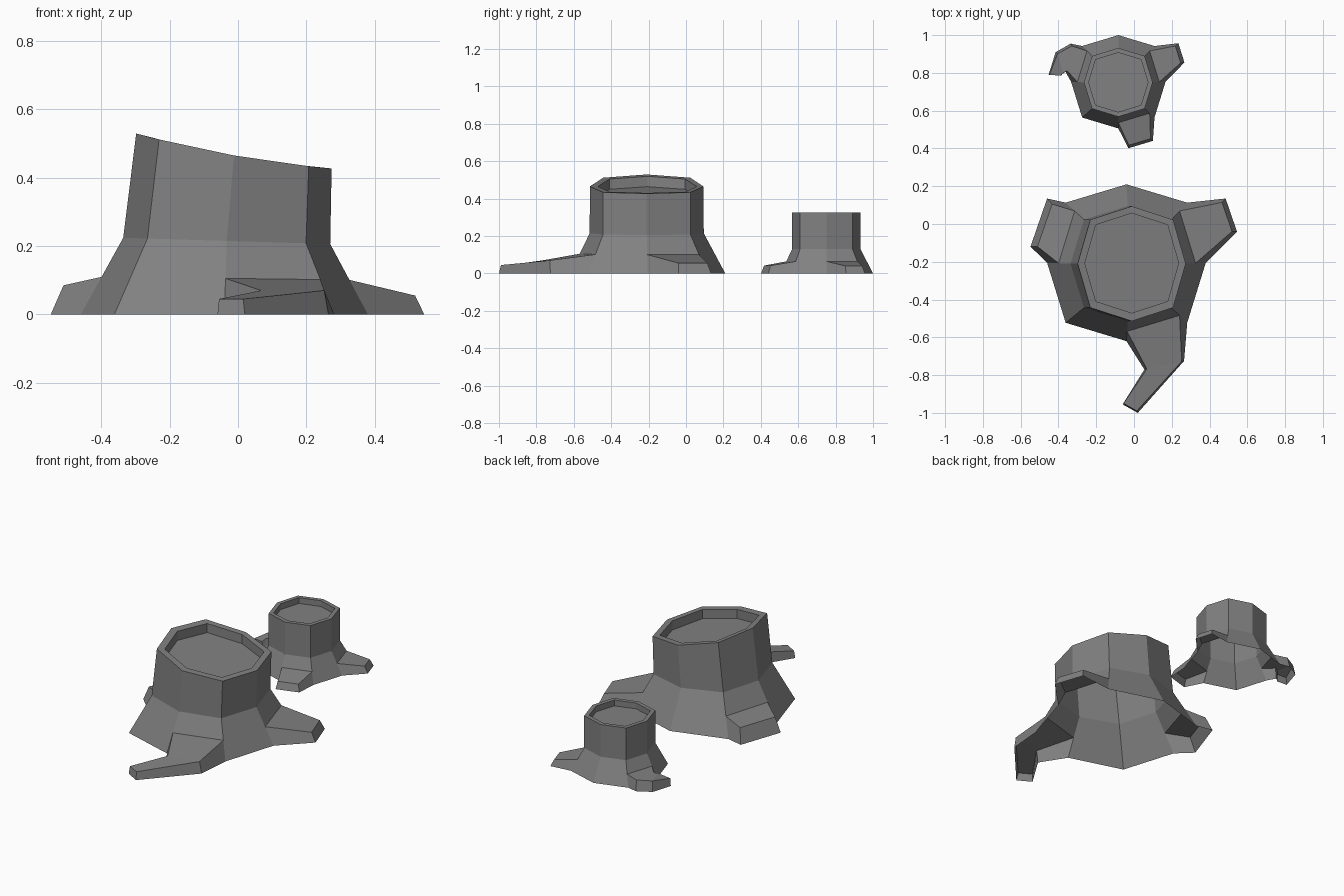
import bpy, bmesh
from mathutils import Vector

if "Cube" in bpy.data.objects:
    bpy.data.objects.remove(bpy.data.objects["Cube"])

# unit directions of the eight columns, counter-clockwise from the right
DIAG = 0.766
DIRS = [(1, 0), (DIAG, DIAG), (0, 1), (-DIAG, DIAG),
        (-1, 0), (-DIAG, -DIAG), (0, -1), (DIAG, -DIAG)]

# dark bark colour
bark = bpy.data.materials.new("dark_bark")
bark.diffuse_color = (0.22, 0.22, 0.22, 1)
bark.use_nodes = True
bark.node_tree.nodes["Principled BSDF"].inputs["Base Color"].default_value = bark.diffuse_color


def build_stump(name, rings, roots, depth):
    """rings: (cx, cy, x radius, y radius, height function) for ground, flare, rim, inner rim.
    roots: panel index -> sections (near corner, far corner, height, lean-back)."""
    bm = bmesh.new()

    def vert(p):
        return bm.verts.new(p)

    def ring(cx, cy, rx, ry, zf):
        out = []
        for dx, dy in DIRS:
            x = cx + rx * dx
            out.append(vert((x, cy + ry * dy, zf(x))))
        return out

    ground, flare, rim, lip = [ring(*r) for r in rings]
    floor = [vert(v.co - Vector((0, 0, depth))) for v in lip]
    centre = Vector((rings[0][0], rings[0][1], 0))

    # bark, rim and hollow
    for lower, upper in ((flare, rim), (rim, lip), (lip, floor)):
        for i in range(8):
            j = (i + 1) % 8
            bm.faces.new((lower[i], lower[j], upper[j], upper[i]))
    bm.faces.new(floor)

    # columns beside a root get a vertex half way up the flare
    split = {}
    for i in roots:
        for k in (i, (i + 1) % 8):
            split[k] = vert(ground[k].co.lerp(flare[k].co, 0.49))

    # flared base and roots, open underneath
    for i in range(8):
        j = (i + 1) % 8
        if i not in roots:
            face = [ground[i], ground[j]]
            face += [split[j]] if j in split else []
            face += [flare[j], flare[i]]
            face += [split[i]] if i in split else []
            bm.faces.new(face)
            continue
        bm.faces.new((split[i], split[j], flare[j], flare[i]))
        prev = (ground[i], ground[j], split[j], split[i])
        for a, b, z, lean in roots[i]:
            a, b = Vector((*a, 0)), Vector((*b, 0))
            mid = (a + b) / 2
            back = (centre - mid).normalized() * lean
            up = Vector((0, 0, z))
            cur = (vert(a), vert(b), vert(b.lerp(mid, 0.12) + back + up),
                   vert(a.lerp(mid, 0.12) + back + up))
            for p, q in ((1, 2), (2, 3), (3, 0)):
                bm.faces.new((prev[p], cur[p], cur[q], prev[q]))
            prev = cur
        bm.faces.new(prev)

    # make all faces consistent, with the hollow floor facing up
    bmesh.ops.recalc_face_normals(bm, faces=bm.faces)
    bm.normal_update()
    flat = max((f for f in bm.faces if len(f.verts) == 8), key=lambda f: f.calc_area())
    if flat.normal.z < 0:
        bmesh.ops.reverse_faces(bm, faces=bm.faces)
    mesh = bpy.data.meshes.new(name)
    bm.to_mesh(mesh)
    bm.free()
    mesh.materials.append(bark)
    bpy.context.collection.objects.link(bpy.data.objects.new(name, mesh))


def slant(x):
    return 0.463 - 0.175 * x + 0.16 * x * x


# large stump with a slanted cut
build_stump(
    "large_stump",
    [(-0.04, -0.205, 0.42, 0.415, lambda x: 0.0),
     (-0.033, -0.21, 0.303, 0.305, lambda x: 0.214 - 0.03 * x),
     (-0.012, -0.21, 0.286, 0.304, slant),
     (-0.012, -0.207, 0.248, 0.264, slant)],
    {0: [((0.545, -0.04), (0.485, 0.135), 0.055, 0.025)],
     3: [((-0.46, 0.135), (-0.548, -0.12), 0.085, 0.035)],
     6: [((0.055, -0.77), (0.265, -0.725), 0.07, 0.0),
         ((-0.06, -0.955), (0.02, -1.0), 0.045, 0.008)]},
    0.055)

# small stump with a level cut
build_stump(
    "small_stump",
    [(-0.083, 0.753, 0.25, 0.247, lambda x: 0.0),
     (-0.083, 0.75, 0.182, 0.182, lambda x: 0.132),
     (-0.083, 0.75, 0.182, 0.182, lambda x: 0.326),
     (-0.083, 0.75, 0.157, 0.157, lambda x: 0.326)],
    {0: [((0.267, 0.855), (0.235, 0.957), 0.04, 0.02)],
     3: [((-0.335, 0.955), (-0.362, 0.805), 0.062, 0.008),
         ((-0.415, 0.91), (-0.38, 0.795), 0.06, 0.008),
         ((-0.452, 0.79), (-0.385, 0.785), 0.045, 0.0)],
     6: [((-0.03, 0.401), (0.10, 0.44), 0.042, 0.015)]},
    0.035)
